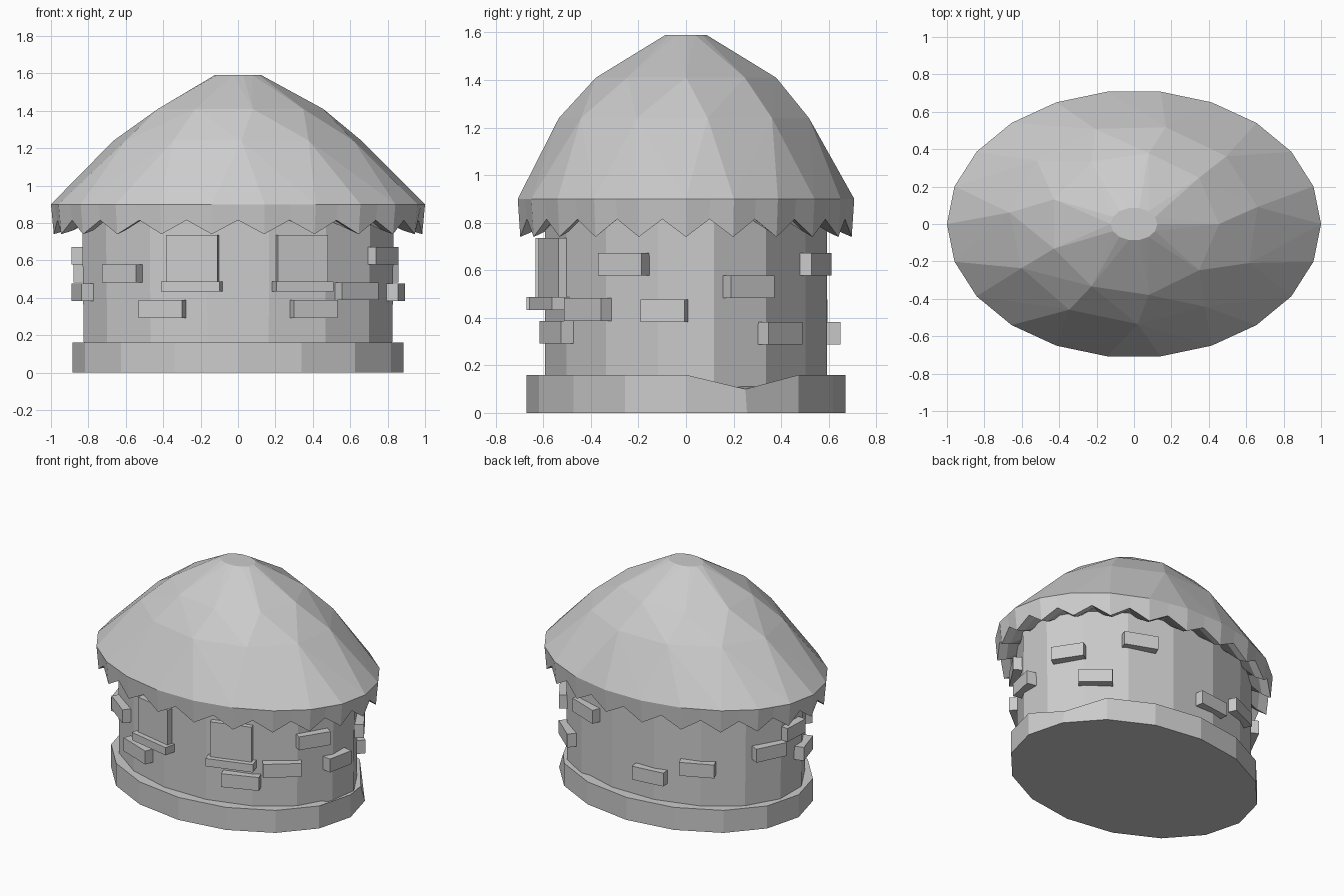
import bpy, bmesh, math
from mathutils import Vector, Matrix

if "Cube" in bpy.data.objects:
    bpy.data.objects.remove(bpy.data.objects["Cube"])

clay = bpy.data.materials.new("pale grey")
clay.use_nodes = True
clay.diffuse_color = (0.6, 0.6, 0.6, 1)
clay.node_tree.nodes["Principled BSDF"].inputs["Base Color"].default_value = (0.6, 0.6, 0.6, 1)


def finish(name, bm):
    bmesh.ops.recalc_face_normals(bm, faces=bm.faces)
    mesh = bpy.data.meshes.new(name)
    bm.to_mesh(mesh)
    bm.free()
    mesh.materials.append(clay)
    obj = bpy.data.objects.new(name, mesh)
    bpy.context.collection.objects.link(obj)
    return obj


def oval(bm, n, rx, ry, z, turn=0.0):
    """Ring of n vertices on an ellipse."""
    angles = [math.tau * (i + turn) / n for i in range(n)]
    return [bm.verts.new((rx * math.cos(a), ry * math.sin(a), z)) for a in angles]


def bridge(bm, low, high):
    n = len(low)
    for i in range(n):
        j = (i + 1) % n
        bm.faces.new((low[i], low[j], high[j], high[i]))


# Stone plinth, with a broken notch on one side
bm = bmesh.new()
bottom = oval(bm, 16, 0.885, 0.67, 0)
top = oval(bm, 16, 0.885, 0.67, 0.16)
top[1].co = Vector((0.79, 0.25, 0.10))
bridge(bm, bottom, top)
bm.faces.new(bottom)
bm.faces.new(top)
finish("plinth", bm)

# Faceted wall
bm = bmesh.new()
bridge(bm, oval(bm, 16, 0.84, 0.605, 0.1, 0.5), oval(bm, 16, 0.85, 0.605, 0.84, 0.5))
finish("wall", bm)

# Domed roof: hull of staggered rings
bm = bmesh.new()
TEETH = 22
for n, rx, ry, z, turn in ((TEETH, 1.0, 0.715, 0.90, 0), (11, 0.67, 0.535, 1.24, 0.3),
                           (9, 0.455, 0.385, 1.41, 0), (14, 0.125, 0.088, 1.59, 0)):
    oval(bm, n, rx, ry, z, turn)
bmesh.ops.convex_hull(bm, input=bm.verts)
under = [f for f in bm.faces if all(v.co.z < 0.91 for v in f.verts)]
bmesh.ops.delete(bm, geom=under, context='FACES')
finish("roof", bm)

# Jagged eave with an inner return
bm = bmesh.new()
chord = math.cos(math.pi / TEETH)
rings = []
for size, z_tip, z_gap in ((1.0, 0.90, 0.90), (0.985, 0.74, 0.815),
                           (0.92, 0.76, 0.83), (0.80, 0.84, 0.84)):
    ring = oval(bm, 2 * TEETH, size, 0.715 * size, z_tip)
    for v in ring[1::2]:
        v.co = Vector((v.co.x * chord, v.co.y * chord, z_gap))
    rings.append(ring)
for upper, lower in zip(rings, rings[1:]):
    bridge(bm, lower, upper)
finish("jagged_eave", bm)


def wall_block(name, x, y, z, length, height, depth=0.1, out=0.0):
    """Box set in the wall, turned to face outward at the direction of x, y."""
    a = math.atan2(y / 0.605, x / 0.845)
    normal = Vector((math.cos(a) / 0.845, math.sin(a) / 0.605, 0)).normalized()
    place = Vector((0.835 * math.cos(a), 0.595 * math.sin(a), z)) + normal * out
    turn = Matrix.Rotation(math.atan2(normal.y, normal.x), 4, 'Z')
    bm = bmesh.new()
    bmesh.ops.create_cube(bm, size=1, matrix=Matrix.Translation(place) @ turn
                          @ Matrix.Diagonal((depth, length, height, 1)))
    finish(name, bm)


# Exposed bricks: x, y, z, length
bricks = ((-0.62, -0.42, 0.53, 0.23), (-0.40, -0.53, 0.34, 0.25), (0.40, -0.53, 0.34, 0.25),
          (0.64, -0.41, 0.435, 0.25), (0.78, -0.26, 0.625, 0.22), (0.84, -0.09, 0.43, 0.19),
          (0.80, 0.27, 0.53, 0.22), (0.67, 0.40, 0.335, 0.22), (0.40, 0.53, 0.625, 0.23),
          (-0.14, 0.60, 0.335, 0.23), (-0.46, 0.52, 0.43, 0.23), (-0.77, 0.20, 0.53, 0.22),
          (-0.84, 0.02, 0.625, 0.19), (-0.83, -0.13, 0.43, 0.19))
for i, (x, y, z, length) in enumerate(bricks):
    wall_block(f"brick_{i + 1}", x, y, z, length, 0.095)

# Shuttered windows with sills
for side, x in (("right", -0.235), ("left", 0.345)):
    wall_block("window_" + side, x, -0.56, 0.61, 0.28, 0.25, 0.06, 0.005)
    wall_block("window_sill_" + side, x, -0.56, 0.46, 0.32, 0.055, 0.14)
